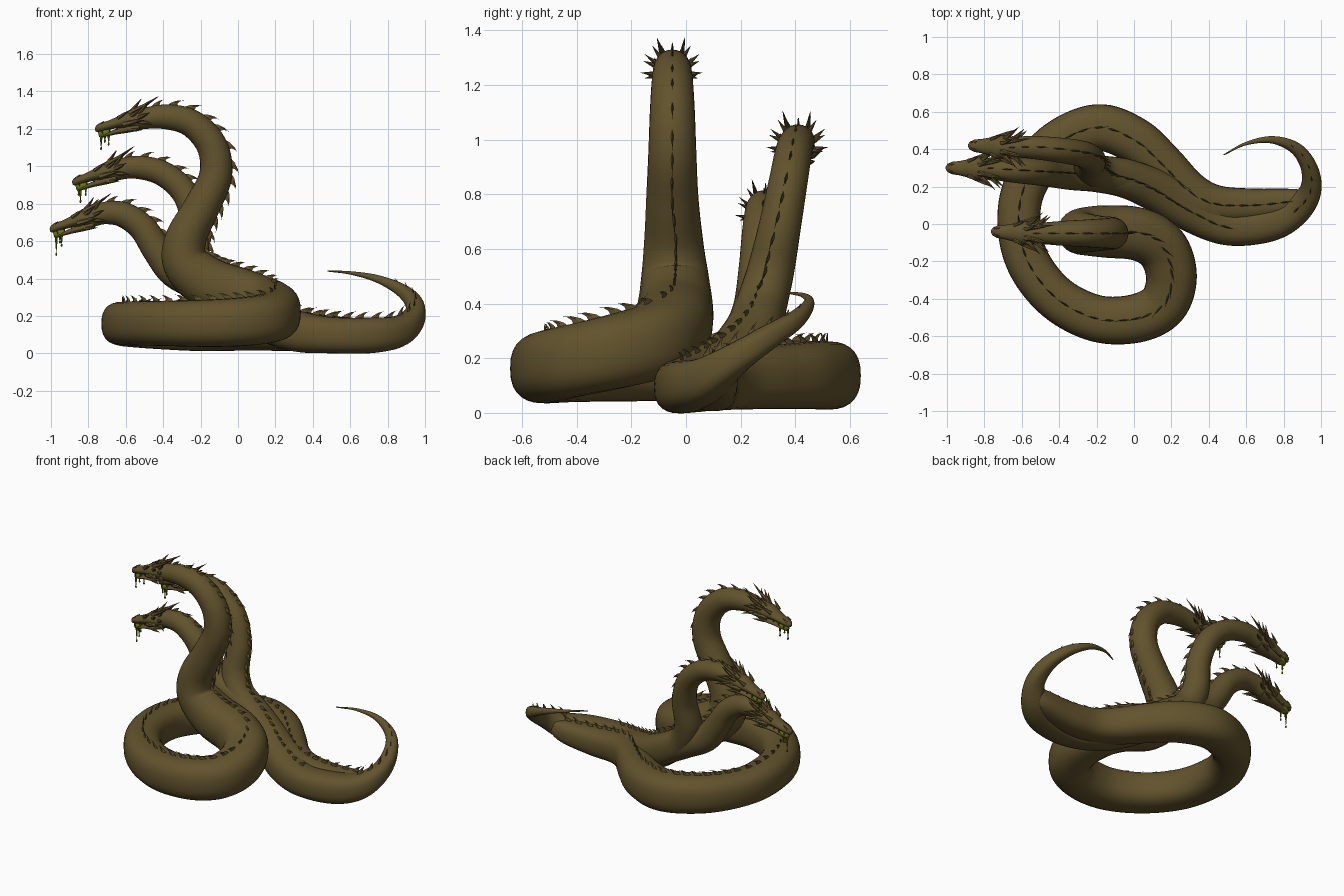
import bpy
import bmesh
import math
from mathutils import Vector, Matrix

old = bpy.data.objects.get("Cube")
if old:
    bpy.data.objects.remove(old, do_unlink=True)


def make_material(name, colour):
    mat = bpy.data.materials.new(name)
    mat.use_nodes = True
    mat.diffuse_color = (*colour, 1)
    mat.node_tree.nodes["Principled BSDF"].inputs["Base Color"].default_value = (*colour, 1)
    return mat


HIDE = make_material("olive brown hide", (0.122, 0.086, 0.026))
SLIME = make_material("green slime", (0.13, 0.17, 0.005))
SIDES = 28
UP = Vector((0, 0, 1))


def finish(bm, name, mat):
    bmesh.ops.recalc_face_normals(bm, faces=bm.faces)
    mesh = bpy.data.meshes.new(name)
    bm.to_mesh(mesh)
    bm.free()
    mesh.materials.append(mat)
    obj = bpy.data.objects.new(name, mesh)
    bpy.context.collection.objects.link(obj)
    return obj


def skin(bm, rings, smooth=True):
    """Join rings of points into a closed, capped skin."""
    loops = [[bm.verts.new(p) for p in ring] for ring in rings]
    for a, b in zip(loops, loops[1:]):
        for i in range(len(a)):
            j = (i + 1) % len(a)
            bm.faces.new((a[i], a[j], b[j], b[i])).smooth = smooth
    bm.faces.new(loops[0])
    bm.faces.new(loops[-1])


def sample_path(points, steps=8):
    """Catmull-Rom through (x, y, z, radius) points."""
    pts = [Vector(p) for p in points]
    pts = [2 * pts[0] - pts[1]] + pts + [2 * pts[-1] - pts[-2]]
    out = []
    for a, b, c, d in zip(pts, pts[1:], pts[2:], pts[3:]):
        for s in range(steps):
            t = s / steps
            out.append(0.5 * (2 * b + (c - a) * t + (2 * a - 5 * b + 4 * c - d) * t * t
                              + (3 * b - a - 3 * c + d) * t ** 3))
    return out + [pts[-2]]


def raised(z):
    """0 on the ground, rising to 1 where a neck stands clear."""
    return min(max((z - 0.25) / 0.25, 0), 1)


def frames(path):
    """Centre, radius, tangent, dorsal and side direction along a path."""
    out = []
    for i, p in enumerate(path):
        ahead, behind = path[min(i + 1, len(path) - 1)], path[max(i - 1, 0)]
        tangent = (ahead - behind).to_3d().normalized()
        ref = Vector((raised(p.z) if p.x < 0.1 else 0, 0, 1))
        dorsal = (ref - tangent * ref.dot(tangent)).normalized()
        out.append((p.to_3d(), p.w, tangent, dorsal, tangent.cross(dorsal)))
    return out


def body_tube(name, path):
    """Round necks that settle into a squarer section on the ground."""
    bm = bmesh.new()
    rings = []
    for centre, radius, _, dorsal, side in path:
        power = 0.8 + 0.2 * raised(centre.z)
        ring = []
        for k in range(SIDES):
            c, s = math.cos(math.tau * k / SIDES), math.sin(math.tau * k / SIDES)
            ring.append(centre + radius * (math.copysign(abs(c) ** power, c) * dorsal
                                           + math.copysign(abs(s) ** power, s) * side))
        rings.append(ring)
    skin(bm, rings)
    finish(bm, name, HIDE)


def spine_fins(name, path, keep, spacing=0.062):
    """Thin hooked fins swept back along the dorsal line."""
    bm = bmesh.new()
    travelled = 0
    for before, now in zip(path, path[1:]):
        travelled += (now[0] - before[0]).length
        centre, radius, tangent, dorsal, side = now
        if travelled < spacing or radius < 0.014 or not keep(centre):
            continue
        travelled = 0
        size = min(0.042, radius * 0.6)
        root = centre + dorsal * (radius - 0.008)
        rings = []
        for rise, back, scale in ((0, 0, 1), (0.5, 0.35, 0.65), (0.85, 0.95, 0.3), (0.95, 1.5, 0.03)):
            mid = root + size * (dorsal * rise - tangent * back)
            rings.append([mid + size * scale * v for v in
                          (tangent * 0.65, side * 0.14, -tangent * 0.65, -side * 0.14)])
        skin(bm, rings, False)
    finish(bm, name, HIDE)


def horn(bm, base, direction, length, width, bend=Vector()):
    """Tapered spike with an optional bend towards its tip."""
    direction = direction.normalized()
    u = direction.orthogonal().normalized()
    v = direction.cross(u)
    rings = []
    for t, scale in ((0, 1), (0.5, 0.62), (1, 0.03)):
        mid = base + direction * length * t + bend * t * t
        rings.append([mid + width * scale * (math.cos(a) * u + math.sin(a) * v)
                      for a in (math.tau * k / 6 for k in range(6))])
    skin(bm, rings, False)


def lofted(bm, sections, count=14):
    """Loft rounded sections given as (x, half width, low z, high z)."""
    rings = []
    for x, w, low, high in sections:
        mid, half = (low + high) / 2, (high - low) / 2
        rings.append([Vector((x, w * math.cos(a), mid + half * math.sin(a)))
                      for a in (math.tau * k / count for k in range(count))])
    skin(bm, rings)


def head(prefix, origin, tip, drips):
    origin = Vector(origin)
    forward = (Vector(tip) - origin).normalized()
    left = UP.cross(forward).normalized()
    up = forward.cross(left)
    place = Matrix((forward, left, up)).transposed().to_4x4()
    place.translation = origin

    # Skull with a narrowing snout
    bm = bmesh.new()
    lofted(bm, ((-0.04, 0.045, -0.045, 0.045), (0.01, 0.062, -0.045, 0.053), (0.06, 0.062, -0.03, 0.053),
                (0.1, 0.048, -0.022, 0.038), (0.15, 0.038, -0.02, 0.028), (0.19, 0.033, -0.02, 0.027),
                (0.215, 0.022, -0.02, 0.018), (0.225, 0.008, -0.012, 0.004)))
    # Lower jaw, slightly open
    lofted(bm, ((-0.01, 0.045, -0.06, -0.015), (0.06, 0.05, -0.058, -0.02), (0.12, 0.036, -0.053, -0.024),
                (0.18, 0.027, -0.052, -0.034), (0.205, 0.01, -0.05, -0.04)))
    for s in (-1, 1):
        # Long crown horns, brow spikes, nostril bumps and fangs
        horn(bm, Vector((0.03, s * 0.025, 0.042)), Vector((-1, s * 0.15, 0.2)), 0.18, 0.015, Vector((0, 0, 0.02)))
        horn(bm, Vector((0.09, s * 0.04, 0.03)), Vector((-1, s * 0.4, 0.4)), 0.08, 0.012)
        horn(bm, Vector((0.2, s * 0.016, 0.015)), Vector((-1, s * 0.2, 0.5)), 0.035, 0.009)
        for x in (0.11, 0.15, 0.19):
            horn(bm, Vector((x, s * 0.025, -0.015)), Vector((0, 0, -1)), 0.022, 0.005)
        # Fans of swept spikes on the cheeks and crown
        for x, length, first in ((0.03, 0.1, 25), (-0.02, 0.085, 42)):
            for k in range(3):
                a = math.radians(first + 36 * k)
                radial = Vector((0, s * math.sin(a), math.cos(a)))
                horn(bm, Vector((x, 0, 0)) + radial * 0.042, radial * 0.75 - Vector((1, 0, 0)),
                     length, 0.014, radial * 0.012)
        # Broad jaw spikes
        horn(bm, Vector((0.07, s * 0.045, -0.01)), Vector((-1, s * 0.5, 0)), 0.12, 0.018)
        horn(bm, Vector((0.05, s * 0.035, -0.045)), Vector((-1, s * 0.4, -0.2)), 0.08, 0.012)
    bm.transform(place)
    finish(bm, prefix + "_head", HIDE)

    # Slime pooled at the front of the mouth, with hanging drips and beads
    bm = bmesh.new()
    lofted(bm, ((0.15, 0.02, -0.045, -0.015), (0.175, 0.03, -0.054, -0.012), (0.205, 0.019, -0.054, -0.014),
                (0.213, 0.006, -0.045, -0.02)), 10)
    bm.transform(place)
    for x, y, length in drips:
        top = place @ Vector((x, y, -0.04))
        horn(bm, top, -UP, length, 0.008)
        for fall, size in ((0.62, 0.005), (1, 0.006)):
            bead = Matrix.Translation(top - UP * length * fall) @ Matrix.Diagonal((1, 1, 1.7, 1))
            bmesh.ops.create_icosphere(bm, subdivisions=1, radius=size, matrix=bead)
    finish(bm, prefix + "_slime", SLIME)


# Tail, trunk and the low neck
low = frames(sample_path((
    (0.48, 0.37, 0.44, 0.003), (0.6, 0.43, 0.43, 0.009), (0.74, 0.45, 0.4, 0.02), (0.87, 0.4, 0.34, 0.034),
    (0.94, 0.29, 0.27, 0.046), (0.94, 0.17, 0.19, 0.06), (0.86, 0.07, 0.12, 0.082), (0.72, 0, 0.097, 0.095),
    (0.5, -0.017, 0.097, 0.097), (0.3, 0.07, 0.122, 0.11), (0.1, 0.185, 0.2, 0.11), (-0.05, 0.24, 0.29, 0.1),
    (-0.2, 0.265, 0.37, 0.095), (-0.34, 0.27, 0.44, 0.088), (-0.43, 0.275, 0.55, 0.08),
    (-0.51, 0.28, 0.67, 0.074), (-0.61, 0.285, 0.74, 0.068), (-0.71, 0.29, 0.75, 0.06),
    (-0.8, 0.295, 0.72, 0.05))))
# Middle neck, branching from the trunk
middle = frames(sample_path((
    (0.45, 0.08, 0.11, 0.09), (0.25, 0.13, 0.15, 0.1), (0.1, 0.2, 0.21, 0.1), (-0.05, 0.25, 0.29, 0.1),
    (-0.18, 0.275, 0.39, 0.093), (-0.235, 0.31, 0.52, 0.086), (-0.23, 0.345, 0.69, 0.077),
    (-0.28, 0.375, 0.85, 0.071), (-0.4, 0.395, 0.96, 0.067), (-0.55, 0.41, 0.995, 0.061), (-0.68, 0.41, 0.97, 0.05))))
# Long neck that coils right round before rising
tall = frames(sample_path((
    (0.92, 0.15, 0.17, 0.035), (0.83, 0.12, 0.12, 0.07), (0.62, 0.1, 0.1, 0.09), (0.43, 0.11, 0.108, 0.1),
    (0.29, 0.18, 0.12, 0.108), (0.15, 0.32, 0.13, 0.116), (0, 0.45, 0.137, 0.123), (-0.2, 0.515, 0.137, 0.125),
    (-0.43, 0.415, 0.143, 0.12), (-0.58, 0.21, 0.15, 0.115), (-0.615, 0, 0.16, 0.115), (-0.56, -0.215, 0.16, 0.118),
    (-0.41, -0.4, 0.16, 0.12), (-0.2, -0.505, 0.16, 0.125), (0.01, -0.505, 0.168, 0.13),
    (0.155, -0.43, 0.187, 0.132), (0.2, -0.28, 0.22, 0.136), (0.15, -0.13, 0.26, 0.14),
    (0.025, -0.055, 0.31, 0.142), (-0.15, -0.04, 0.37, 0.14), (-0.275, -0.04, 0.48, 0.126),
    (-0.28, -0.045, 0.61, 0.11), (-0.195, -0.05, 0.78, 0.096), (-0.12, -0.05, 0.95, 0.088),
    (-0.14, -0.05, 1.11, 0.082), (-0.25, -0.05, 1.23, 0.074), (-0.4, -0.05, 1.265, 0.065),
    (-0.56, -0.05, 1.245, 0.05))))

body_tube("tail_and_low_neck", low)
body_tube("middle_neck", middle)
body_tube("coiled_tall_neck", tall)
spine_fins("low_spine_fins", low, lambda p: p.x > 0.84 or p.x < 0.5)
spine_fins("middle_spine_fins", middle, lambda p: p.z > 0.42)
spine_fins("tall_spine_fins", tall, lambda p: p.x < 0.82)

# Three heads
head("low", (-0.79, 0.295, 0.723), (-0.995, 0.3, 0.665), ((0.2, 0, 0.1), (0.17, 0.015, 0.06), (0.18, -0.015, 0.04)))
head("middle", (-0.67, 0.41, 0.973), (-0.885, 0.42, 0.913), ((0.19, 0, 0.07), (0.16, 0.02, 0.04), (0.2, 0.01, 0.03)))
head("tall", (-0.545, -0.05, 1.248), (-0.76, -0.04, 1.2), ((0.2, 0.01, 0.07), (0.16, -0.02, 0.055), (0.18, 0, 0.035)))
